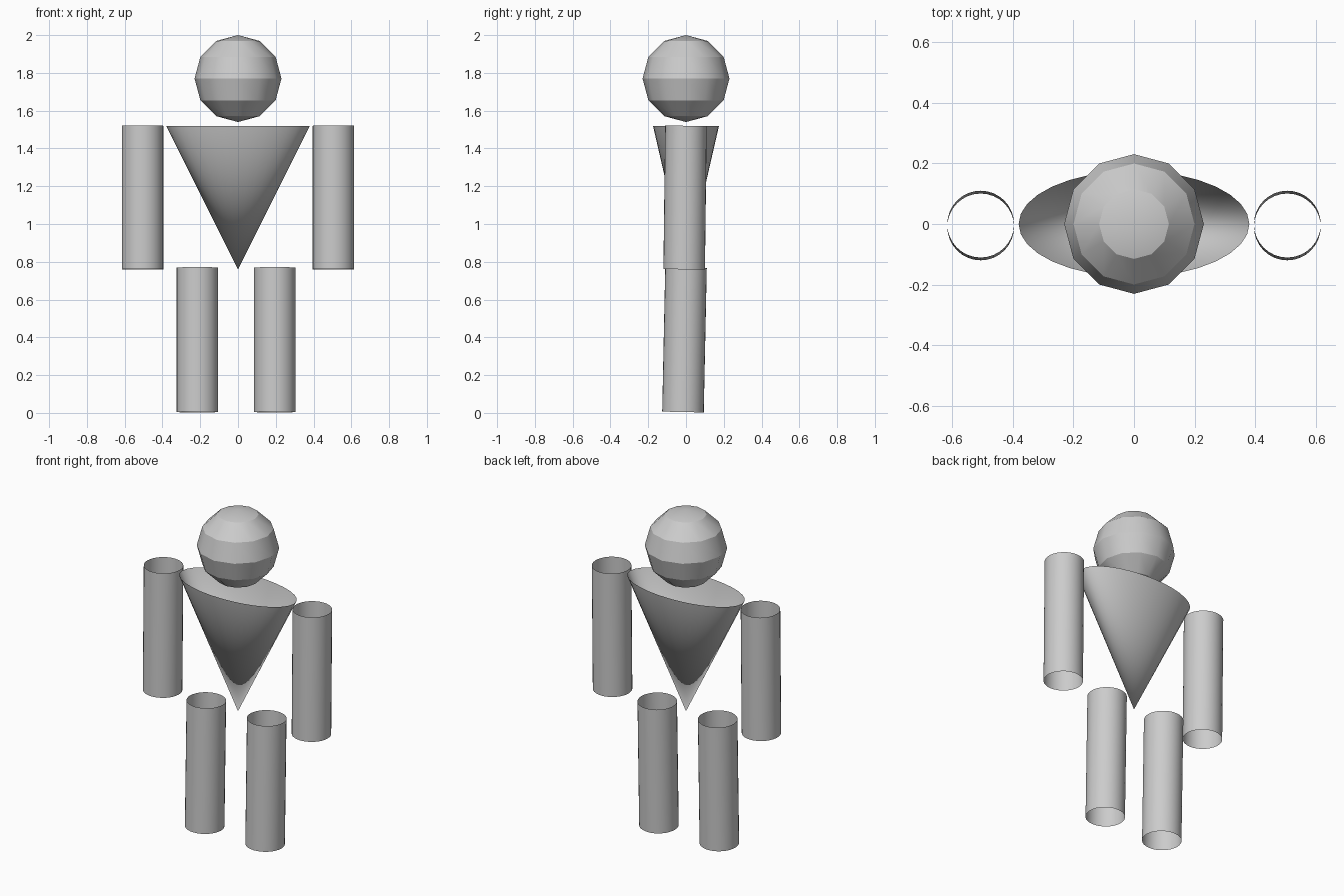
import bpy
from math import radians

if "Cube" in bpy.data.objects:
    bpy.data.objects.remove(bpy.data.objects["Cube"], do_unlink=True)

grey = bpy.data.materials.new("light_grey")
grey.use_nodes = True
colour = (0.6, 0.6, 0.6, 1)
grey.diffuse_color = colour
grey.node_tree.nodes["Principled BSDF"].inputs["Base Color"].default_value = colour


def finish(name):
    """Name and colour the part just made, and shade it smooth."""
    part = bpy.context.object
    part.name = name
    part.data.materials.append(grey)
    part.data.polygons.foreach_set("use_smooth", [True] * len(part.data.polygons))
    return part


def limb(name, x, y, z, length, tilt):
    """Open tube, leaning slightly in y."""
    bpy.ops.mesh.primitive_cylinder_add(
        vertices=32, radius=0.11, depth=length, end_fill_type='NOTHING',
        location=(x, y, z), rotation=(radians(-tilt), 0, 0))
    return finish(name)


# Head: faceted in latitude, smooth around
bpy.ops.mesh.primitive_uv_sphere_add(segments=12, ring_count=6, radius=0.23,
                                     location=(0, 0, 1.77))
head = finish("head")
verts = head.data.vertices
for edge in head.data.edges:
    a, b = (verts[i].co for i in edge.vertices)
    edge.use_edge_sharp = abs(a.z - b.z) < 0.001

# Torso: open elliptical cone with its point down
bpy.ops.mesh.primitive_cone_add(
    vertices=32, radius1=0, radius2=0.38, depth=0.76, end_fill_type='NOTHING',
    location=(0, 0, 1.14))
finish("torso").scale = (1, 0.46, 1)

# Arms and legs
for side, sign in (("left", 1), ("right", -1)):
    limb(side + "_arm", sign * 0.505, -0.005, 1.14, 0.76, 0.7)
    limb(side + "_leg", sign * 0.205 - 0.01, -0.008, 0.387, 0.765, 1.2)
